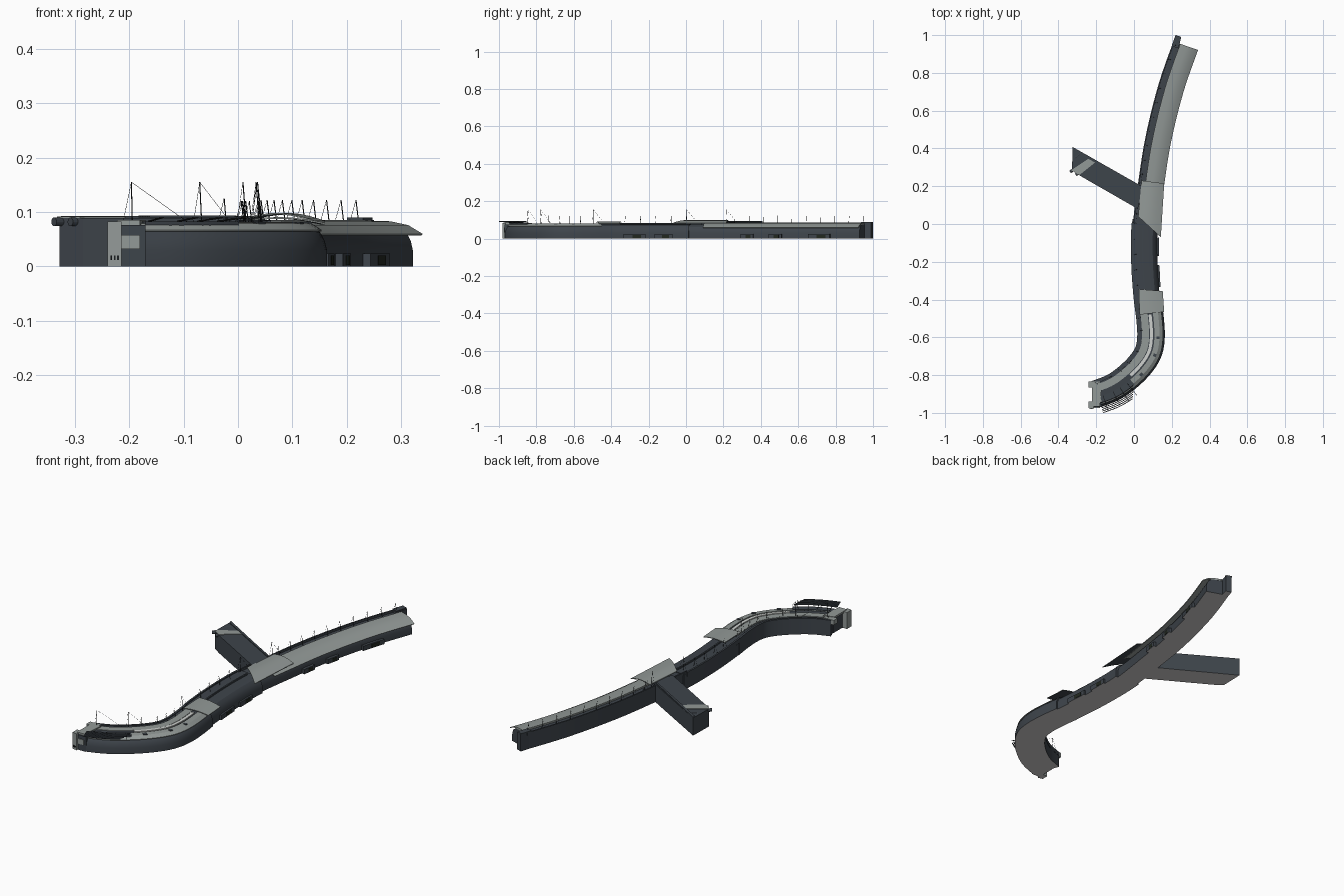
import bpy, bmesh, math
from mathutils import Vector

if "Cube" in bpy.data.objects:
    bpy.data.objects.remove(bpy.data.objects["Cube"])


def material(name, r, g, b):
    m = bpy.data.materials.new(name)
    m.use_nodes = True
    m.diffuse_color = (r, g, b, 1)
    bsdf = m.node_tree.nodes["Principled BSDF"]
    bsdf.inputs["Base Color"].default_value = (r, g, b, 1)
    bsdf.inputs["Roughness"].default_value = 0.8
    return m


SLATE = material("dark slate", 0.048, 0.058, 0.070)
ROOF = material("roof grey", 0.29, 0.32, 0.31)
PALE = material("pale skylight", 0.62, 0.64, 0.62)
BASE = material("underside grey", 0.64, 0.62, 0.62)
GLASS = material("dark green glass", 0.016, 0.021, 0.014)
METAL = material("black metal", 0.012, 0.014, 0.016)

# Winding centre line of the building, from north to south
SPINE = [Vector(p) for p in (
    (.27, .945), (.192, .72), (.125, .45), (.085, .2), (.06, 0), (.058, -.2),
    (.07, -.38), (.085, -.5), (.09, -.6), (.075, -.68), (.025, -.755),
    (-.05, -.825), (-.12, -.87), (-.2, -.9))]


def spine(u):
    """Centre point and outward (east) normal at spine parameter u."""
    last = len(SPINE) - 1
    i = min(int(u), last - 1)
    t = u - i
    a, b, c, d = (SPINE[max(0, min(last, i + k))] for k in (-1, 0, 1, 2))
    m, n = (c - a) / 2, (d - b) / 2
    p = (b * (2*t**3 - 3*t**2 + 1) + m * (t**3 - 2*t**2 + t)
         + c * (3*t**2 - 2*t**3) + n * (t**3 - t**2))
    v = (b * (6*t*t - 6*t) + m * (3*t*t - 4*t + 1)
         + c * (6*t - 6*t*t) + n * (3*t*t - 2*t)).normalized()
    return p, Vector((-v.y, v.x))


def u_at(y):
    """Spine parameter where the centre line reaches y."""
    lo, hi = 0.0, len(SPINE) - 1.0
    for _ in range(30):
        mid = (lo + hi) / 2
        lo, hi = (mid, hi) if spine(mid)[0].y > y else (lo, mid)
    return lo


def on_path(y, off, z):
    p, n = spine(u_at(y))
    return Vector((p.x + n.x * off, p.y + n.y * off, z))


def finish(name, bm, mats, smooth=False):
    bmesh.ops.recalc_face_normals(bm, faces=bm.faces)
    me = bpy.data.meshes.new(name)
    bm.to_mesh(me)
    bm.free()
    for m in mats:
        me.materials.append(m)
    ob = bpy.data.objects.new(name, me)
    bpy.context.collection.objects.link(ob)
    if smooth:
        bpy.ops.object.select_all(action='DESELECT')
        ob.select_set(True)
        bpy.context.view_layer.objects.active = ob
        bpy.ops.object.shade_smooth_by_angle(angle=math.radians(28))
    return ob


def sweep(name, y0, y1, profile, mats, steps=24):
    """Sweep a closed (offset, z) section along the spine; its last side takes the last material."""
    bm = bmesh.new()
    u0, u1 = u_at(y0), u_at(y1)
    rings = []
    for s in range(steps + 1):
        p, n = spine(u0 + (u1 - u0) * s / steps)
        rings.append([bm.verts.new((p.x + n.x * o, p.y + n.y * o, z)) for o, z in profile])
    k = len(profile)
    for r, q in zip(rings, rings[1:]):
        for j in range(k):
            f = bm.faces.new((r[j], r[(j + 1) % k], q[(j + 1) % k], q[j]))
            f.material_index = len(mats) - 1 if j == k - 1 else 0
    bm.faces.new(rings[0])
    bm.faces.new(rings[-1])
    return finish(name, bm, mats, True)


def strip(name, y0, y1, o0, o1, z0, z1, mats, steps=12):
    return sweep(name, y0, y1, [(o0, z0), (o0, z1), (o1, z1), (o1, z0)], mats, steps)


def prism(name, corners, z0, z1, mats):
    """Upright block from a plan outline, with its underside in the last material."""
    bm = bmesh.new()
    low = [bm.verts.new((x, y, z0)) for x, y in corners]
    top = [bm.verts.new((x, y, z1)) for x, y in corners]
    bm.faces.new(low).material_index = len(mats) - 1
    bm.faces.new(top)
    for i in range(len(low)):
        j = (i + 1) % len(low)
        bm.faces.new((low[i], low[j], top[j], top[i]))
    return finish(name, bm, mats)


def canopy(name, nw, ne, se, sw, z_west, z_east, rise):
    """Thin arched roof sheet between four plan corners, dark beneath."""
    nw, ne, se, sw = map(Vector, (nw, ne, se, sw))
    bm = bmesh.new()
    for drop, slot in ((0, 0), (.003, 1)):
        rows = []
        for t in (0, .5, 1):
            a, b = nw.lerp(sw, t), ne.lerp(se, t)
            rows.append([bm.verts.new((*a.lerp(b, i / 8), z_west + (z_east - z_west) * i / 8
                                       + rise * math.sin(math.pi * i / 8) - drop))
                         for i in range(9)])
        for r, q in zip(rows, rows[1:]):
            for i in range(8):
                bm.faces.new((r[i], r[i + 1], q[i + 1], q[i])).material_index = slot
    edges = [e for e in bm.edges if e.is_boundary]
    bmesh.ops.bridge_loops(bm, edges=edges)
    finish(name, bm, [ROOF, SLATE], True)


def rod(name, a, b, radius=.0011, sides=6, mat=METAL):
    a, b = Vector(a), Vector(b)
    bm = bmesh.new()
    bmesh.ops.create_cone(bm, cap_ends=True, segments=sides, radius1=radius,
                          radius2=radius, depth=(b - a).length)
    rot = (b - a).to_track_quat('Z', 'Y').to_matrix().to_4x4()
    rot.translation = (a + b) / 2
    bm.transform(rot)
    return finish(name, bm, [mat])


# Main wings: straight inner wall, outer wall curving in under the roof
def wing(name, y0, y1, west, east, top):
    section = [(-west, 0), (-west, top), (.02, top), (east - .024, top - .004),
               (east - .012, .062), (east - .004, .047), (east, .03), (east, 0)]
    sweep(name, y0, y1, section, [SLATE, BASE], 32)


wing("north_wing", .945, .02, .062, .054, .074)
wing("middle_wing", .02, -.42, .070, .066, .077)
wing("south_wing", -.42, -.9, .072, .073, .077)

# Roof skins
sweep("north_roof", .945, .1, [(-.027, .076), (-.027, .084), (.01, .083), (.045, .076),
      (.073, .060), (.071, .057), (.045, .071)], [ROOF])
strip("north_parapet", .945, .0, -.065, -.058, .07, .085, [SLATE], 24)
strip("middle_parapet", .0, -.42, -.073, -.064, .06, .083, [SLATE])
strip("middle_ridge", .0, -.36, -.015, -.008, .07, .084, [SLATE])
sweep("south_outer_roof", -.46, -.9, [(.018, .074), (.018, .081), (.045, .079), (.0635, .067),
      (.0625, .064), (.045, .074)], [ROOF], 30)
strip("south_skylight", -.48, -.8, -.006, .010, .07, .082, [PALE], 24)
strip("south_inner_roof", -.46, -.9, -.048, -.010, .07, .080, [ROOF], 30)
strip("south_parapet", -.42, -.9, -.073, -.062, .06, .081, [SLATE], 30)
strip("south_roof_slot", -.81, -.895, .018, .050, .07, .083, [SLATE])

# Dark hatches along the outer roof of the south wing
for i, y in enumerate((-.6, -.68, -.77)):
    strip(f"roof_hatch_{i}", y + .006, y - .006, .03, .046, .07, .082, [SLATE], 2)

# Raised canopies over the links
canopy("link_canopy", (.04, .23), (.16, .215), (.142, -.07), (.022, .04), .092, .084, .010)
canopy("entrance_canopy", (.025, -.345), (.152, -.355), (.16, -.465), (.03, -.48), .088, .080, .006)

# West arm with its pale roof end and vents
prism("west_arm", [(-.325, .408), (-.328, .285), (-.285, .255), (.02, .08), (.05, .195)],
      0, .089, [SLATE, BASE])
prism("arm_parapet", [(-.325, .408), (-.32, .39), (.03, .19), (.03, .2)], .089, .093, [SLATE])
prism("arm_roof_end", [(-.332, .285), (-.235, .35), (-.2, .33), (-.29, .258)], .089, .0915, [ROOF])
for i, (x, y) in enumerate(((-.325, .285), (-.295, .27), (-.3, .36))):
    rod(f"arm_vent_{i}", (x - .013, y - .01, .082), (x + .013, y + .01, .082), .008, 16, SLATE)

# End blocks of the wings
prism("north_tower", [(.203, .94), (.222, 1.0), (.25, .99), (.235, .93)], 0, .085, [SLATE, BASE])
prism("north_tower_cap", [(.2, .945), (.22, 1.0), (.247, .992), (.23, .935)], .085, .09, [SLATE])
prism("south_end_block", [(-.215, -.87), (-.215, -.97), (-.17, -.97), (-.17, -.87)],
      0, .076, [SLATE, BASE])
prism("south_end_pier", [(-.24, -.94), (-.24, -.975), (-.214, -.98), (-.214, -.94)],
      0, .083, [ROOF, BASE])
for i in range(3):
    prism(f"pier_slot_{i}", [(-.234 + i * .006, -.98), (-.231 + i * .006, -.98),
          (-.231 + i * .006, -.97), (-.234 + i * .006, -.97)], .012, .02, [METAL])
prism("south_end_tab", [(-.24, -.835), (-.24, -.865), (-.18, -.865), (-.18, -.835)],
      .06, .083, [ROOF])
prism("south_end_roof", [(-.222, -.865), (-.222, -.965), (-.18, -.965), (-.17, -.85)],
      .076, .085, [ROOF])
prism("south_end_window", [(-.214, -.97), (-.214, -.973), (-.18, -.973), (-.18, -.97)],
      .032, .058, [ROOF])

# Louvred sunshade around the south end
for i in range(7):
    o = .050 + i * .0088
    strip(f"sunshade_slat_{i}", -.815 - i * .004, -.9, o, o + .0042, .090, .094, [SLATE])
for i, y in enumerate((-.825, -.85, -.87, -.89)):
    rod(f"sunshade_arm_{i}", on_path(y, .02, .083), on_path(y, .104, .09), .0015)

# Dock boxes and glazing along the outer wall
for i, (y, half) in enumerate(((.73, .06), (.49, .035), (.335, .035), (-.12, .05), (-.28, .06))):
    out = .068 if y > 0 else .075
    strip(f"dock_box_{i}", y + half, y - half, .04, out, 0, .024, [SLATE, BASE], 4)
    strip(f"dock_glass_{i}", y + half * .6, y - half * .2, out, out + .001, .003, .02, [GLASS], 3)

# Roof masts with stay cables
masts = [(.93 - .075 * i, .122) for i in range(10)]
masts += [(.21, .155), (.0, .155), (-.08, .12), (-.16, .12), (-.24, .12), (-.32, .12),
          (-.49, .155), (-.56, .12), (-.63, .12), (-.7, .12), (-.77, .125),
          (-.815, .155), (-.893, .155)]
for i, (y, top) in enumerate(masts):
    foot, head = on_path(y, -.045, .074), on_path(y, -.051, top)
    rod(f"mast_{i}", foot, head, .001)
    rod(f"stay_{i}", head, on_path(y - .004, -.062, .08), .0004, 4)
    if top > .15:
        rod(f"long_stay_{i}", head, on_path(y + .06, -.05, .08), .0004, 4)
